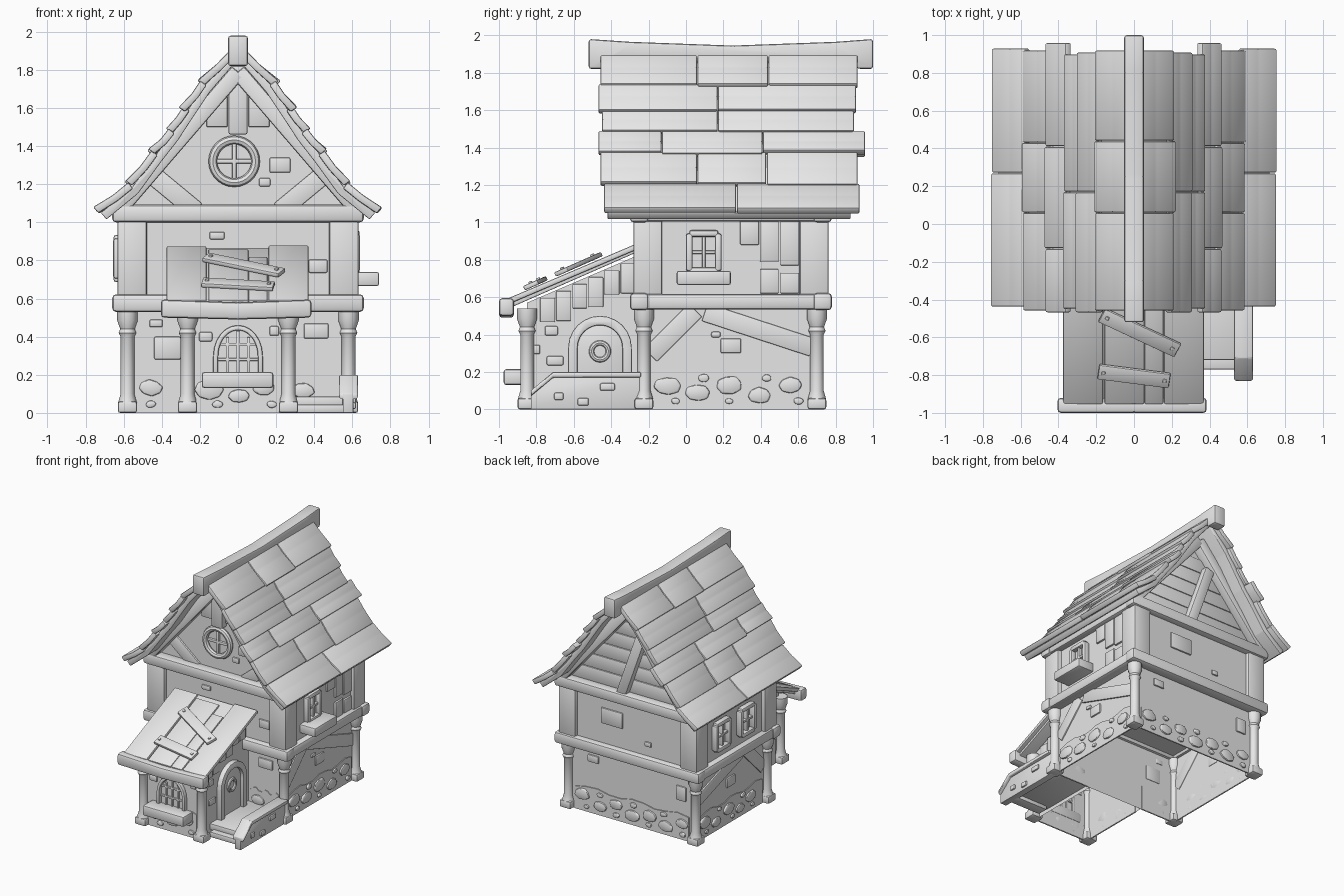
import bpy, bmesh, math, random
from mathutils import Matrix, Vector

random.seed(4)
if "Cube" in bpy.data.objects:
    bpy.data.objects.remove(bpy.data.objects["Cube"])

grey = bpy.data.materials.new("plain_grey")
grey.use_nodes = True
grey.diffuse_color = (0.8, 0.8, 0.8, 1)
grey.node_tree.nodes["Principled BSDF"].inputs["Base Color"].default_value = (0.8, 0.8, 0.8, 1)

# Wall frames: u runs along the wall, d points into it, z is up
FRONT, RIGHT, BACK, LEFT = [Matrix.Rotation(math.radians(a), 4, "Z") for a in (0, 90, 180, -90)]
parts = []


def finish(name, bm, frame, bevel=0.0):
    bmesh.ops.recalc_face_normals(bm, faces=bm.faces)
    if bevel:
        bmesh.ops.bevel(bm, geom=bm.edges[:], offset=bevel, segments=2, profile=0.5,
                        affect="EDGES", clamp_overlap=True)
    bm.transform(frame)
    mesh = bpy.data.meshes.new(name)
    bm.to_mesh(mesh)
    bm.free()
    mesh.materials.append(grey)
    ob = bpy.data.objects.new(name, mesh)
    bpy.context.collection.objects.link(ob)
    parts.append(ob)


def prism(name, frame, outline, d0, d1, bevel=0.012, open_bottom=False):
    bm = bmesh.new()
    near = [bm.verts.new((u, d0, z)) for u, z in outline]
    far = [bm.verts.new((u, d1, z)) for u, z in outline]
    bm.faces.new(near)
    bm.faces.new(far)
    n = len(outline)
    for i in range(n):
        j = (i + 1) % n
        if open_bottom and outline[i][1] == outline[j][1] == 0:
            continue
        bm.faces.new((near[i], near[j], far[j], far[i]))
    finish(name, bm, frame, bevel)


def box(name, frame, u0, u1, z0, z1, d0, d1, bevel=0.012, **kw):
    prism(name, frame, [(u0, z0), (u1, z0), (u1, z1), (u0, z1)], d0, d1, bevel, **kw)


def bar(name, frame, a, b, width, d0, d1, bevel=0.012):
    a, b = Vector(a), Vector(b)
    side = (b - a).normalized().orthogonal() * width / 2
    prism(name, frame, [a + side, b + side, b - side, a - side], d0, d1, bevel)


def lathe(name, profile, x, y, steps=12):
    bm = bmesh.new()
    rings = [[bm.verts.new((r * math.cos(t * math.tau / steps), r * math.sin(t * math.tau / steps), z))
              for t in range(steps)] for r, z in profile]
    for lo, hi in zip(rings, rings[1:]):
        for t in range(steps):
            k = (t + 1) % steps
            bm.faces.new((lo[t], lo[k], hi[k], hi[t]))
    bm.faces.new(rings[0])
    bm.faces.new(rings[-1])
    finish(name, bm, Matrix.Translation((x, y, 0)))


def arch(u, half, z0, spring, rise):
    curve = [(u + half * math.cos(math.pi * k / 12), spring + rise * math.sin(math.pi * k / 12))
             for k in range(13)]
    return [(u + half, z0)] + curve + [(u - half, z0)]


def arch_frame(name, frame, u, half, z0, spring, rise, width, d0, d1):
    inner = arch(u, half - width, z0, spring, rise - width)
    prism(name, frame, arch(u, half, z0, spring, rise) + inner[::-1], d0, d1, 0.008)


def ring(name, frame, u, z, d, radius, tube):
    bm = bmesh.new()
    grid = []
    for k in range(28):
        a = math.tau * k / 28
        grid.append([])
        for m in range(8):
            b = math.tau * m / 8
            r = radius + tube * math.cos(b)
            grid[-1].append(bm.verts.new((u + r * math.cos(a), d + tube * math.sin(b), z + r * math.sin(a))))
    for k in range(28):
        for m in range(8):
            k2, m2 = (k + 1) % 28, (m + 1) % 8
            bm.faces.new((grid[k][m], grid[k2][m], grid[k2][m2], grid[k][m2]))
    finish(name, bm, frame)


def window(name, frame, u, z, w, h, d):
    for s in (-1, 1):
        box(name + "_jamb", frame, u + s * w / 2 - .018, u + s * w / 2 + .018, z - h / 2, z + h / 2, d - .03, d + .02)
        box(name + "_rail", frame, u - w / 2, u + w / 2, z + s * h / 2 - .018, z + s * h / 2 + .018, d - .028, d + .02)
    bar(name + "_mullion", frame, (u, z - h / 2), (u, z + h / 2), .018, d - .015, d + .02, .004)
    bar(name + "_crossbar", frame, (u - w / 2, z), (u + w / 2, z), .018, d - .013, d + .02, .004)


def brick(frame, u, z, w, h, d):
    box("wall_brick", frame, u - w / 2, u + w / 2, z - h / 2, z + h / 2, d - .014, d + .005, .009)


def stones(frame, u0, u1, d):
    # Wavy plinth with rounded field stones
    wave = [(u1 - (u1 - u0) * k / 10, .2 + .015 * math.sin(k * 1.7)) for k in range(11)]
    prism("stone_plinth", frame, [(u0, .002), (u1, .002)] + wave, d - .007, d + .004, 0)
    u, high = u0 + .07, True
    while u < u1 - .05:
        big = random.uniform(.05, .068)
        level = random.uniform(.11, .14) if high else random.uniform(.07, .09)
        pair = (u, level, big), (u + random.uniform(-.02, .05), .045 if high else .168, random.uniform(.02, .03))
        for x, z, r in pair:
            turn = random.random()
            outline = [(x + 1.15 * r * random.uniform(.85, 1.05) * math.cos(turn + math.tau * k / 8),
                        z + .8 * r * random.uniform(.85, 1.05) * math.sin(turn + math.tau * k / 8)) for k in range(8)]
            prism("foundation_stone", frame, outline, d - .02, d + .004, .01)
        u += big * 1.15 + random.uniform(.07, .1)
        high = not high


# Main walls
box("lower_walls", FRONT, -.57, .57, 0, .56, -.22, .70, 0, open_bottom=True)
box("upper_walls", FRONT, -.6, .6, .56, 1.05, -.25, .73, 0)
prism("gable_walls", FRONT, [(-.62, 1.05), (.62, 1.05), (0, 1.8)], -.22, .70, 0)

# Posts and ring beams
column = [(.05, .05), (.046, .065), (.036, .1), (.036, .4), (.046, .42), (.038, .44), (.054, .485), (.054, .54)]
corners = [(x, y) for x in (-.58, .58) for y in (-.225, .7)]
for x, y in corners + [(-.265, -.85), (.265, -.85)]:
    lathe("turned_post", column, x, y)
    box("post_foot", FRONT, x - .05, x + .05, 0, .06, y - .05, y + .05)
for x in (-.555, .555):
    for y in (-.205, .685):
        box("upper_corner_post", FRONT, x - .077, x + .077, .58, 1.04, y - .077, y + .077)
for z in (.53, 1.0):
    for y in (-.25, .73):
        box("ring_beam_long", FRONT, -.66, .66, z, z + .092, y - .05, y + .05, .02)
    for x in (-.6, .6):
        box("ring_beam_side", FRONT, x - .05, x + .05, z + .004, z + .088, -.28, .76, .02)

# Roof: curved underlay, overlapping shingle boards and sagging ridge
slope = [Vector(p) for p in ((.04, 1.925), (.21, 1.75), (.3, 1.615), (.375, 1.5), (.465, 1.385), (.585, 1.22), (.75, 1.085))]
splits = [(-.46, .06, .44, .92), (-.47, .17, .91), (-.45, .17, .9), (-.47, -.13, .41, .96),
          (-.46, .06, .43, .92), (-.44, .27, .93)]
for s in (-1, 1):
    inner = [(s * (p.x - .03), p.y - .035) for p in slope]
    under = [(s * max(p.x - .06, 0), p.y - .07) for p in slope]
    prism("roof_underlay", FRONT, inner + under[::-1], -.42, .88, .006)
    for a, b, cuts in zip(slope, slope[1:], splits):
        along = (b - a).normalized()
        out = Vector((-along.y, along.x))
        for y0, y1 in zip(cuts, cuts[1:]):
            low = b + along * random.uniform(0, .018) + out * random.uniform(-.004, .006)
            mid = (a + b) / 2 - out * .014
            outline = [a - out * .014, mid, low, low - out * .042, mid - out * .04, a - out * .055]
            prism("roof_shingle", FRONT, [(s * p.x, p.y) for p in outline], y0 + .002, y1 - .002, .009)
    for frame in (FRONT, BACK):
        d = -.295 if frame is FRONT else -.775
        bar("gable_rafter", frame, (s * .62, 1.07), (0, 1.79), .085, d, d + .12)
top = [(1, 1.98), (.8, 1.965), (.25, 1.945), (-.3, 1.965), (-.52, 1.98)]
prism("ridge_beam", RIGHT, top + [(-.52, 1.82), (-.44, 1.82), (-.4, 1.86), (.25, 1.84), (.88, 1.86), (.92, 1.82), (1, 1.82)],
      -.052, .052, .014)

# Front gable: hanging boards, corner braces, round window
box("king_board", FRONT, -.05, .05, 1.46, 1.82, -.28, -.2)
for s in (-1, 1):
    box("hanging_board", FRONT, s * .11 - .055, s * .11 + .055, 1.5, 1.7, -.245, -.2, .006)
    bar("gable_brace", FRONT, (s * .45, 1.25), (s * .22, 1.06), .1, -.235, -.2, .006)
ring("round_window", FRONT, -.02, 1.32, -.235, .112, .023)
bar("round_window_mullion", FRONT, (-.02, 1.21), (-.02, 1.43), .022, -.24, -.2, .005)
bar("round_window_crossbar", FRONT, (-.13, 1.32), (.09, 1.32), .022, -.238, -.2, .005)

# Back gable: horizontal planks and a leaning brace
for k in range(5):
    z, half = 1.09 + k * .115, .55 - k * .1
    box("gable_plank", BACK, -half, half, z, z + .112, -.71, -.69, .005)
bar("back_gable_brace", BACK, (-.07, 1.07), (.11, 1.58), .085, -.76, -.69)

# Bricks and foundations
for frame, d, rows in ((FRONT, -.22, [(-.37, .34, .14, .12), (-.43, .47, .07, .04), (.41, .43, .13, .08),
                                      (.22, 1.3, .11, .08), (.14, 1.21, .06, .045)]),
                       (FRONT, -.25, [(.42, .77, .1, .07), (-.11, .93, .08, .04)]),
                       (FRONT, -.85, [(-.17, .4, .07, .05), (.19, .43, .05, .05)]),
                       (RIGHT, -.57, [(.24, .34, .11, .08), (.16, .4, .05, .03)]),
                       (RIGHT, -.25, [(-.72, .42, .07, .05), (-.7, .26, .09, .05), (-.8, .32, .04, .05)]),
                       (LEFT, -.57, [(-.24, .34, .11, .08)]),
                       (BACK, -.70, [(-.35, .45, .1, .06), (.45, .38, .09, .12)]),
                       (BACK, -.73, [(-.16, .85, .2, .13), (.17, .72, .06, .04)])):
    for u, z, w, h in rows:
        brick(frame, u, z, w, h, d)
for frame, u0, u1, d in ((FRONT, -.53, -.26, -.22), (FRONT, .27, .53, -.22), (FRONT, -.22, .22, -.85),
                         (RIGHT, -.17, .65, -.57), (LEFT, -.65, .17, -.57), (BACK, -.52, .52, -.70),
                         (LEFT, .28, .8, -.25)):
    stones(frame, u0, u1, d)

# Side walls: timber braces, windows and planking
for frame, s in ((RIGHT, 1), (LEFT, -1)):
    bar("long_brace", frame, (s * .1, .52), (s * .68, .33), .1, -.582, -.565, .006)
    bar("short_brace", frame, (s * -.19, .29), (s * .05, .53), .1, -.58, -.565, .006)
window("side_window", RIGHT, .095, .84, .155, .2, -.61)
box("window_sill_box", RIGHT, -.05, .24, .665, .74, -.74, -.59)
for u in (-.43, -.11):
    window("left_window", LEFT, u, .81, .17, .21, -.625)
for u, z0, z1 in ((.34, .88, 1.01), (.445, .62, .75), (.445, .79, 1.01), (.555, .77, 1.01), (.555, .62, .73)):
    box("wall_plank", RIGHT, u - .05, u + .05, z0, z1, -.615, -.59, .005)

# Porch body and roof
prism("porch_walls", RIGHT, [(-.85, 0), (-.22, 0), (-.22, .84), (-.85, .57)], -.25, .25, 0, open_bottom=True)
bar("porch_roof_deck", RIGHT, (-.95, .555), (-.27, .853), .03, -.34, .35, .006)
for x, w, end in ((-.27, .21, .875), (-.05, .21, .86), (.105, .1, .82), (.265, .21, .88)):
    bar("porch_roof_board", RIGHT, (-.95, .578), (-.95 + (end - .58) * 2.27, end - .012), .03, -x - w / 2, -x + w / 2, .009)
prism("porch_eave_beam", FRONT, [(-.405, .5), (0, .49), (.385, .5), (.385, .595), (0, .58), (-.405, .595)], -1, -.92, .018)
tilt = Matrix.Rotation(math.atan(.44), 4, "X")
for x, y, angle, length in ((0, -.8, -8, .38), (.03, -.57, -27, .45)):
    frame = Matrix.Translation((x, y, .597 + (y + .95) * .44)) @ tilt @ Matrix.Rotation(math.radians(angle), 4, "Z")
    box("patch_board", frame, -length / 2, length / 2, 0, .025, -.042, .042, .007)
    for s in (-1, 1):
        box("patch_nail", frame, s * length * .43 - .01, s * length * .43 + .01, .015, .034, -.01, .01, .005)
for k in range(6):
    u = -.74 + k * .086
    peak = .54 + (u + .8) * .43
    box("porch_side_plank", RIGHT, u - .04, u + .04, peak - .1 - .03 * (k % 2), peak + .03, -.262, -.24, .005)

# Porch window and door
arch_frame("porch_window_frame", FRONT, 0, .13, .2, .3, .16, .026, -.88, -.84)
for u in (-.055, 0, .055):
    bar("porch_window_bar", FRONT, (u, .2), (u, .43 - abs(u) * .6), .016, -.865, -.84, .004)
for z in (.28, .36):
    bar("porch_window_crossbar", FRONT, (-.11, z), (.11, z), .014, -.863, -.84, .004)
box("porch_window_sill", FRONT, -.19, .185, .13, .215, -.975, -.84, .015)
arch_frame("door_frame", RIGHT, -.46, .17, .08, .33, .17, .05, -.29, -.24)
prism("door_panel", RIGHT, arch(-.46, .125, .08, .33, .125), -.262, -.24, .004)
ring("door_porthole", RIGHT, -.46, .31, -.265, .045, .014)

# Side landing, steps and handrail wall
box("landing", FRONT, .24, .55, .03, .085, -.72, -.22, .008)
box("lower_step", FRONT, .28, .57, 0, .045, -.77, -.68, .008)
rail = [(-.83, .1), (-.71, .2), (-.24, .2)]
prism("rail_wall", RIGHT, [(-.24, 0), (-.83, 0)] + rail, -.605, -.55, .004)
prism("rail_cap", RIGHT, rail + [(u, z - .03) for u, z in rail[::-1]], -.63, -.53, .01)
for u, z, w in ((-.68, .07, .05), (-.42, .12, .08), (-.55, .04, .06)):
    brick(RIGHT, u, z, w, .04, -.605)

# Smooth shading with crisp edges
bpy.ops.object.select_all(action="DESELECT")
for ob in parts:
    ob.select_set(True)
bpy.context.view_layer.objects.active = parts[0]
bpy.ops.object.shade_smooth_by_angle(angle=math.radians(40))
